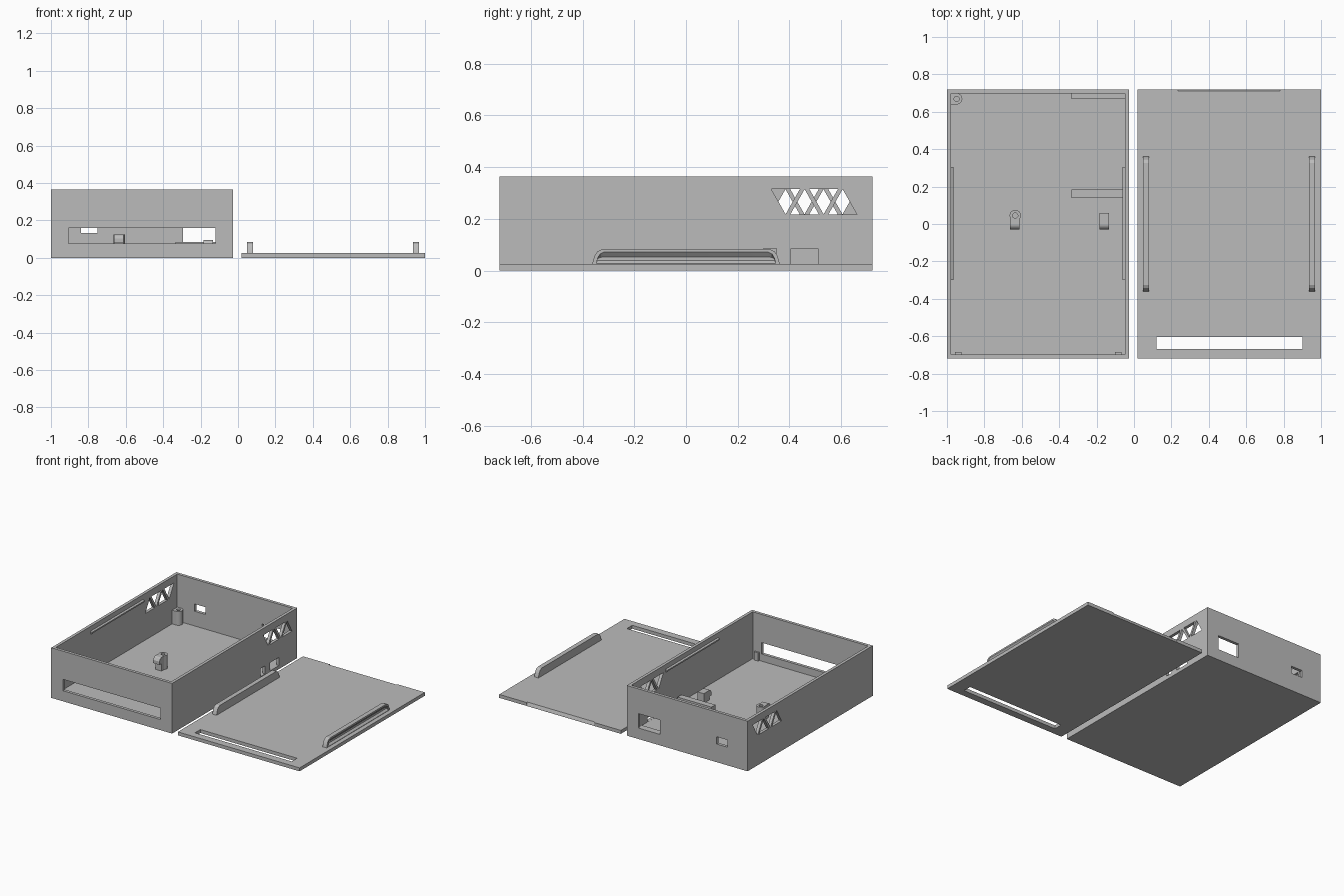
import bpy, bmesh, math
from mathutils import Vector, Matrix

cube = bpy.data.objects.get("Cube")
if cube:
    bpy.data.objects.remove(cube, do_unlink=True)

grey = bpy.data.materials.new("light grey plastic")
grey.use_nodes = True
colour = (0.5, 0.5, 0.5, 1)
grey.diffuse_color = colour
grey.node_tree.nodes["Principled BSDF"].inputs["Base Color"].default_value = colour


def finish(name, bm):
    bmesh.ops.recalc_face_normals(bm, faces=bm.faces)
    mesh = bpy.data.meshes.new(name)
    bm.to_mesh(mesh)
    bm.free()
    mesh.materials.append(grey)
    obj = bpy.data.objects.new(name, mesh)
    bpy.context.collection.objects.link(obj)
    return obj


def box(name, x, y, z):
    bm = bmesh.new()
    bmesh.ops.create_cube(bm, size=1)
    for v in bm.verts:
        v.co = Vector([(r[0] + r[1]) / 2 + c * (r[1] - r[0]) for r, c in zip((x, y, z), v.co)])
    return finish(name, bm)


def prism(name, profile, x0, x1, squash=1, mid_z=0):
    """Extrude a (y, z) profile along x; the far end may be squashed in z."""
    bm = bmesh.new()
    near = bm.faces.new([bm.verts.new((x0, y, z)) for y, z in profile])
    far = bmesh.ops.extrude_face_region(bm, geom=[near])["geom"]
    for v in far:
        if isinstance(v, bmesh.types.BMVert):
            v.co.x = x1
            v.co.z = mid_z + (v.co.z - mid_z) * squash
    return finish(name, bm)


def cylinder(name, x, y, z0, z1, radius):
    bm = bmesh.new()
    bmesh.ops.create_cone(bm, cap_ends=True, segments=32, radius1=radius, radius2=radius,
                          depth=z1 - z0, matrix=Matrix.Translation((x, y, (z0 + z1) / 2)))
    return finish(name, bm)


def combine(target, others, operation):
    for other in others:
        mod = target.modifiers.new("shape", 'BOOLEAN')
        mod.operation, mod.solver, mod.object = operation, 'EXACT', other
        bpy.context.view_layer.objects.active = target
        bpy.ops.object.modifier_apply(modifier=mod.name)
        bpy.data.objects.remove(other, do_unlink=True)


def smooth(obj):
    bpy.ops.object.select_all(action='DESELECT')
    obj.select_set(True)
    bpy.context.view_layer.objects.active = obj
    bpy.ops.object.shade_smooth_by_angle(angle=math.radians(25))


def arch(points):
    return points + [(-y, z) for y, z in reversed(points)]


# Open case: shell with cable slots and side ports
LEFT, RIGHT, END, TOP, WALL, FLOOR = -1, -0.027, 0.72, 0.365, 0.022, 0.025
IN_L, IN_R, IN_END = LEFT + WALL, RIGHT - WALL, END - WALL
case = box("case", (LEFT, RIGHT), (-END, END), (0, TOP))
cuts = [
    box("cavity", (IN_L, IN_R), (-IN_END, IN_END), (FLOOR, 0.5)),
    box("front_slot", (-0.905, -0.12), (-0.8, -0.66), (0.077, 0.16)),
    box("back_large_port", (-0.295, -0.12), (0.66, 0.8), (0.08, 0.185)),
    box("back_small_port", (-0.84, -0.75), (0.66, 0.8), (0.132, 0.185)),
    box("side_port", (-0.07, 0), (0.405, 0.51), (0.026, 0.085)),
    box("side_port", (-0.07, 0), (0.30, 0.35), (0.026, 0.085)),
]

# Triangular vents, turned half round on the opposite wall
HALF, PITCH, LOW, HIGH = 0.055, 0.0735, 0.218, 0.315
for i in range(4):
    base, tip = (HIGH, LOW) if i % 2 == 0 else (LOW, HIGH)
    for wall_x, start, step in ((RIGHT, 0.385, PITCH), (LEFT, 0.605, -PITCH)):
        c = start + i * step
        cuts.append(prism("vent", [(c - HALF, base), (c + HALF, base), (c, tip)],
                          wall_x - 0.04, wall_x + 0.04))
combine(case, cuts, 'DIFFERENCE')

# Snap ridges near the rim
for name, wall, inward in (("right_ridge", IN_L, 1), ("left_ridge", IN_R, -1)):
    prism(name, [(-0.3, 0.308), (0.305, 0.308), (0.305, 0.332), (-0.3, 0.332)],
          wall - inward * 0.003, wall + inward * 0.012, 0.4, 0.32)

# Ledges and corner tabs that hold the circuit board
box("middle_ledge", (-0.335, IN_R - 0.012), (0.14, 0.185), (0.02, 0.085))
box("back_ledge", (-0.335, IN_R + 0.005), (0.668, IN_END + 0.005), (0.02, 0.078))
for x in (-0.94, -0.085):
    box("front_tab", (x - 0.017, x + 0.017), (-IN_END - 0.005, -0.685), (0.02, 0.085))

# Drilled screw post set into the back corner
post = cylinder("corner_post", -0.948, 0.669, 0.02, 0.125, 0.03)
combine(post, [box("post_web", (IN_L - 0.005, -0.948), (0.639, IN_END + 0.005), (0.02, 0.125))], 'UNION')
combine(post, [cylinder("drill", -0.948, 0.669, 0.05, 0.2, 0.014)], 'DIFFERENCE')
smooth(post)


# Clips with a rounded lip
def clip(name, x, back, top):
    return prism(name, [(back, 0.02), (back, top), (-0.008, top), (-0.02, top - 0.006),
                        (-0.03, top - 0.022), (-0.03, top - 0.045), (-0.005, top - 0.045),
                        (-0.005, 0.02)], x - 0.025, x + 0.025)


clip("left_clip", -0.16, 0.06, 0.095)
centre = clip("centre_clip", -0.637, 0.04, 0.125)
combine(centre, [cylinder("boss", -0.635, 0.045, 0.02, 0.125, 0.03)], 'UNION')
combine(centre, [cylinder("drill", -0.635, 0.045, 0.05, 0.2, 0.014)], 'DIFFERENCE')
smooth(centre)

# Lid with a long slot and a bevelled finger grip
lid = box("lid", (0.02, 1), (-END, END), (0, 0.025))
combine(lid, [
    box("lid_slot", (0.12, 0.9), (-0.667, -0.605), (-0.1, 0.1)),
    prism("grip_bevel", [(0.709, 0.03), (0.73, 0.03), (0.73, 0.004), (0.72, 0.004)], 0.235, 0.78),
], 'DIFFERENCE')

# Rails on the lid with a groove on the outward side
outer = arch([(-0.363, 0.02), (-0.36, 0.035), (-0.353, 0.058), (-0.343, 0.074), (-0.325, 0.083)])
inner = arch([(-0.347, 0.027), (-0.341, 0.05), (-0.333, 0.065), (-0.318, 0.073)])
for name, outside, inside in (("right_rail", 0.048, 0.081), ("left_rail", 0.968, 0.935)):
    rail = prism(name, outer, outside, inside)
    out = 1 if outside > inside else -1
    groove = prism("groove", inner, outside + out * 0.001, outside - out * 0.014, 0.3, 0.045)
    combine(rail, [groove], 'DIFFERENCE')
    smooth(rail)
